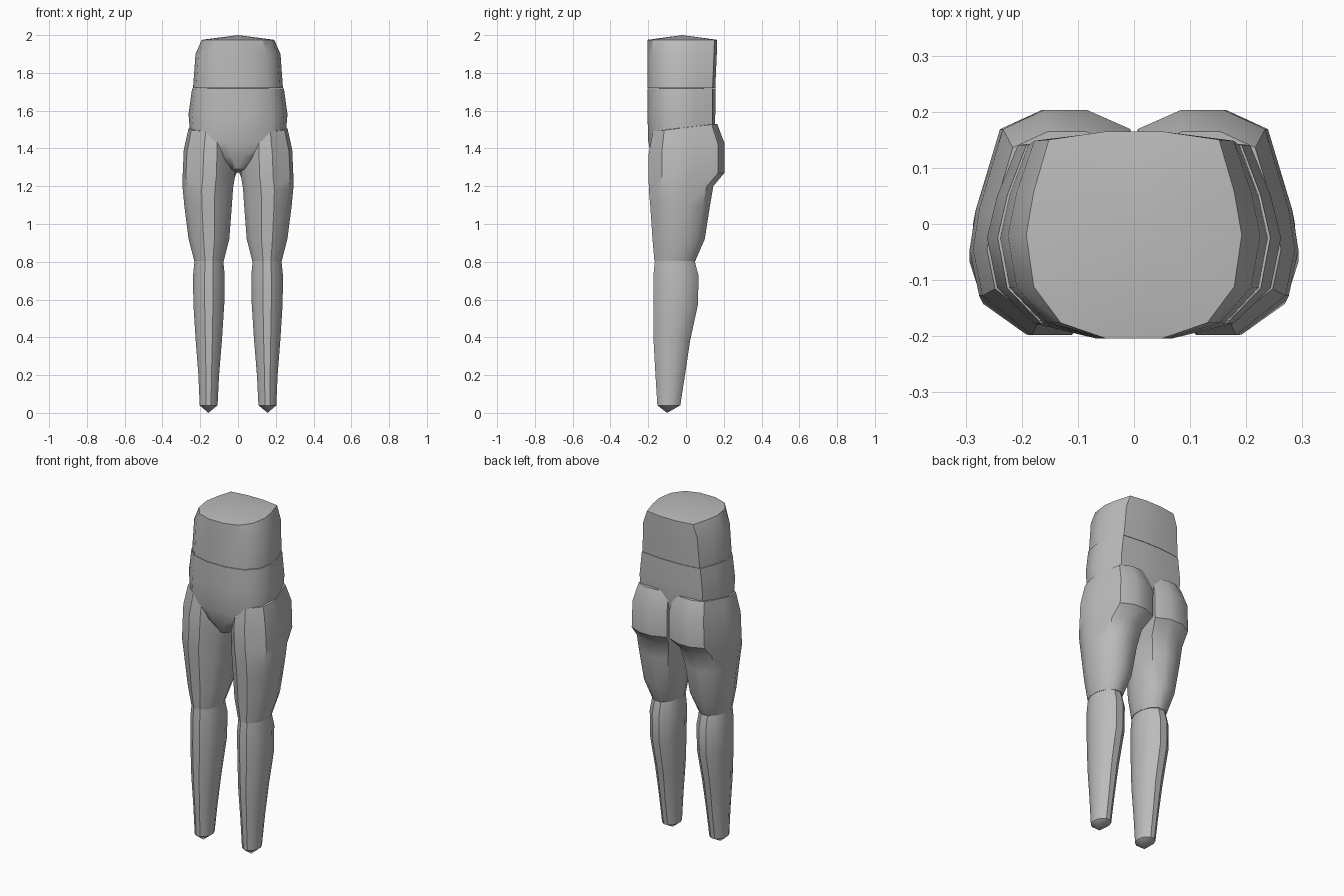
import bpy, bmesh, math

if "Cube" in bpy.data.objects:
    bpy.data.objects.remove(bpy.data.objects["Cube"])

grey = bpy.data.materials.new("plain_grey")
grey.diffuse_color = (0.5, 0.5, 0.5, 1)
grey.use_nodes = True
grey.node_tree.nodes["Principled BSDF"].inputs["Base Color"].default_value = grey.diffuse_color

# Unit outlines, counter-clockwise from the front
TORSO = [(-.26, -1), (.26, -1), (.68, -.85), (.93, -.5), (1, 0), (.93, .42), (.79, .92),
         (.26, 1), (0, 1), (-.26, 1), (-.79, .92), (-.93, .42), (-1, 0), (-.93, -.5), (-.68, -.85)]
HIP = [(-.25, -1), (.25, -1), (.88, -.65), (1, -.24), (.92, .12), (.62, .83),
       (.1, 1), (-.45, 1), (-1, .83), (-.95, .12), (-.95, -.24), (-.75, -.65)]
ROUND = [(1.03 * math.cos(a), 1.03 * math.sin(a))
         for a in (math.radians(-105 + 30 * i) for i in range(12))]


def blend(t):
    """Outline between round (0) and hip-shaped (1)."""
    return [(r[0] * (1 - t) + h[0] * t, r[1] * (1 - t) + h[1] * t) for r, h in zip(ROUND, HIP)]


def loft(name, rings, bottom, top, mirror=False):
    """rings: (outline, x0, x1, y0, y1, z, rise to the back), from low to high; ends are apex points."""
    bm = bmesh.new()
    loops = []
    for outline, x0, x1, y0, y1, z, rise in rings:
        loops.append([bm.verts.new(((x0 + x1) / 2 + u * (x1 - x0) / 2,
                                    (y0 + y1) / 2 + v * (y1 - y0) / 2,
                                    z + rise * v)) for u, v in outline])
    n = len(loops[0])
    for a, b in zip(loops, loops[1:]):
        for i in range(n):
            j = (i + 1) % n
            bm.faces.new((a[i], a[j], b[j], b[i]))
    lo, hi = bm.verts.new(bottom), bm.verts.new(top)
    for i in range(n):
        j = (i + 1) % n
        bm.faces.new((loops[0][j], loops[0][i], lo))
        bm.faces.new((loops[-1][i], loops[-1][j], hi))
    bmesh.ops.recalc_face_normals(bm, faces=bm.faces)
    mesh = bpy.data.meshes.new(name)
    bm.to_mesh(mesh)
    bm.free()
    mesh.materials.append(grey)
    obj = bpy.data.objects.new(name, mesh)
    bpy.context.collection.objects.link(obj)
    bpy.ops.object.select_all(action='DESELECT')
    obj.select_set(True)
    bpy.context.view_layer.objects.active = obj
    bpy.ops.object.shade_smooth_by_angle(angle=math.radians(35))
    if mirror:
        obj.modifiers.new("other_side", 'MIRROR')
    return obj


# Waist block with a shallow cone on top
loft("abdomen", [(TORSO, -w, w, -.204, back, z, 0) for w, back, z in
                 [(.238, .155, 1.72), (.225, .163, 1.90), (.192, .165, 1.975)]],
     (0, -.02, 1.72), (0, -.02, 2.0))

# Pelvis narrowing to the crotch
loft("pelvis", [(TORSO, -w, w, y0, y1, z, 0) for w, y0, y1, z in
                [(.04, -.15, .09, 1.29), (.13, -.185, .13, 1.36), (.25, -.20, .15, 1.44),
                 (.262, -.204, .155, 1.58), (.243, -.204, .155, 1.718)]],
     (0, -.03, 1.27), (0, -.02, 1.72))

# Thighs with the seat bulging at the back
loft("thigh", [(blend(t), x0, x1, y0, y1, z, rise) for t, x0, x1, y0, y1, z, rise in
               [(0, .075, .232, -.168, .05, .805, 0),
                (.1, .045, .262, -.178, .10, .92, 0),
                (.3, .03, .285, -.19, .128, 1.10, 0),
                (.6, .022, .293, -.197, .145, 1.19, .01),
                (1, .008, .293, -.198, .203, 1.26, .01),
                (1, .006, .287, -.198, .203, 1.40, .03),
                (1, .02, .262, -.175, .165, 1.51, .02)]],
     (.155, -.06, .80), (.14, 0, 1.53), True)

# Lower legs with a calf bulge and a pointed ankle end
loft("lower_leg", [(ROUND, x0, x1, y0, y1, z, 0) for x0, x1, y0, y1, z in
                   [(.108, .203, -.152, -.03, .04),
                    (.10, .21, -.162, -.005, .20),
                    (.085, .224, -.172, .022, .38),
                    (.072, .237, -.174, .065, .58),
                    (.070, .238, -.173, .066, .73),
                    (.078, .230, -.165, .045, .81)]],
     (.157, -.10, 0), (.155, -.06, .83), True)
